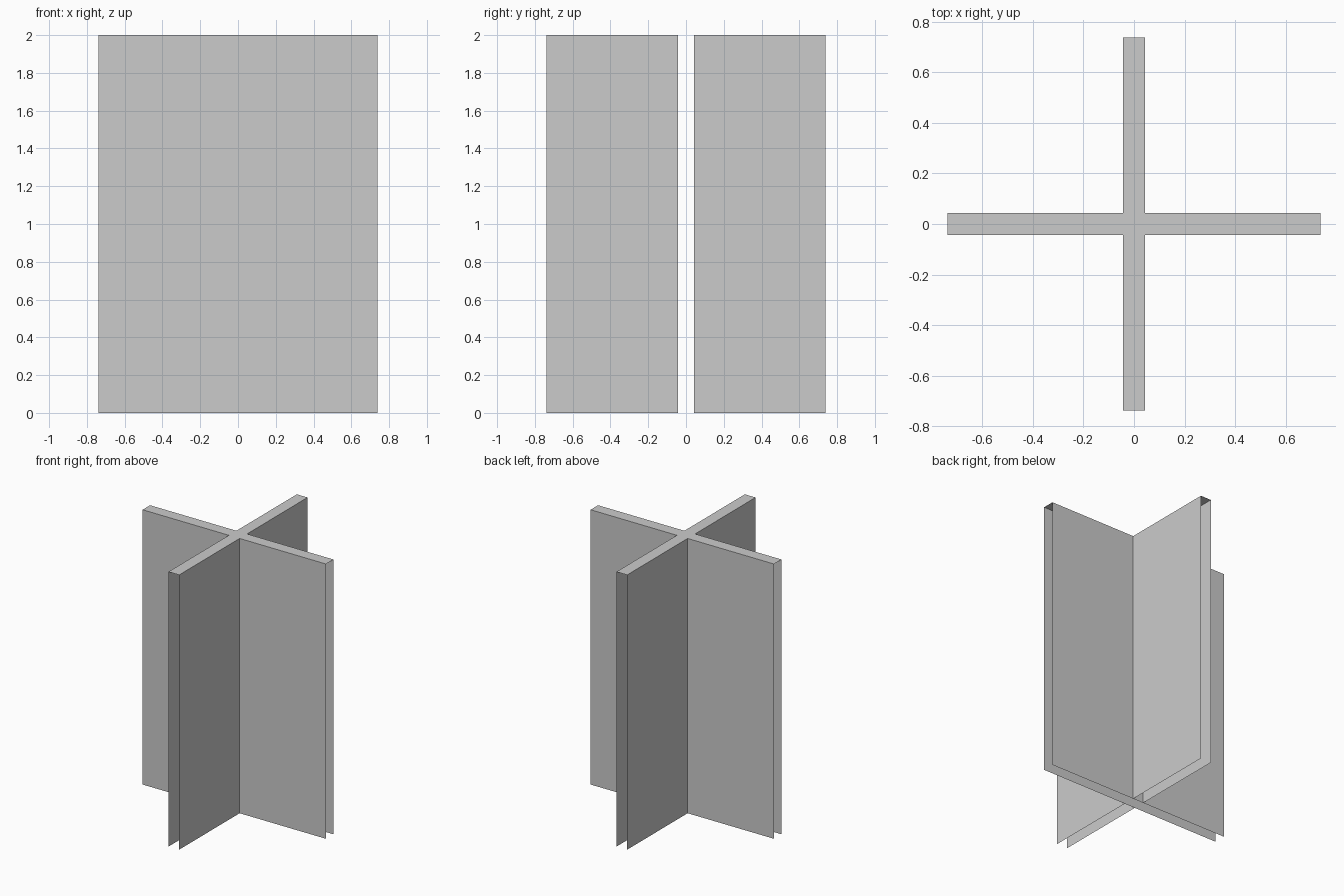
import bpy

if "Cube" in bpy.data.objects:
    bpy.data.objects.remove(bpy.data.objects["Cube"])

R, T, H = 0.738, 0.043, 2.0  # arm reach, half thickness, height


def sheet_object(name, faces):
    """Object made of separate flat faces, each a list of corners."""
    verts = [v for f in faces for v in f]
    idx, n = [], 0
    for f in faces:
        idx.append(list(range(n, n + len(f))))
        n += len(f)
    me = bpy.data.meshes.new(name)
    me.from_pydata(verts, [], idx)
    ob = bpy.data.objects.new(name, me)
    bpy.context.collection.objects.link(ob)
    return ob


def wall(a, b):
    """Upright sheet from plan point a to plan point b."""
    return [(*a, 0), (*b, 0), (*b, H), (*a, H)]


# Long walls running through the centre, left to right
sheet_object("long_walls", [
    wall((-R, -T), (R, -T)),
    wall((R, T), (-R, T)),
])

# Short walls of the front and back arms, stopping at the long walls
short = []
for s in (-1, 1):
    lo, hi = sorted((s * T, s * R))
    short += [wall((T, lo), (T, hi)), wall((-T, hi), (-T, lo))]
sheet_object("short_walls", short)

# Cross-shaped top; arm ends and underside stay open
cross = [(R, -T), (R, T), (T, T), (T, R), (-T, R), (-T, T),
         (-R, T), (-R, -T), (-T, -T), (-T, -R), (T, -R), (T, -T)]
sheet_object("cross_top", [[(x, y, H) for x, y in cross]])
